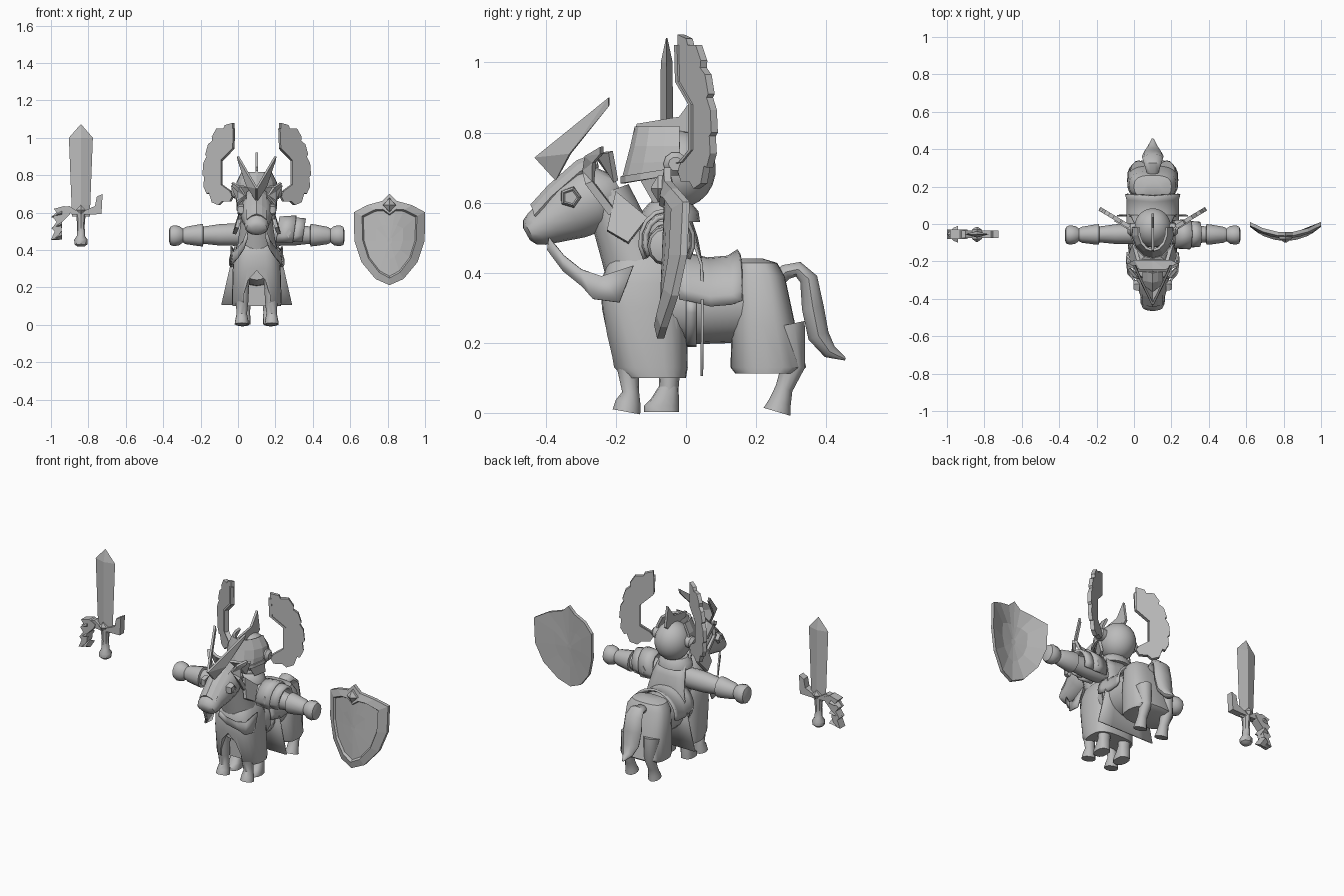
import bpy, bmesh, math
from mathutils import Vector

CX = 0.1  # centre line of mount and rider
grey = bpy.data.materials.new("plain_grey")
grey.diffuse_color = (0.5, 0.5, 0.5, 1)


def make(name, verts, faces, x=CX, mirror=False, thick=0, smooth=True):
    me = bpy.data.meshes.new(name)
    me.from_pydata([tuple(v) for v in verts], [], faces)
    bm = bmesh.new()
    bm.from_mesh(me)
    bmesh.ops.triangulate(bm, faces=[f for f in bm.faces if len(f.verts) > 4])
    bmesh.ops.recalc_face_normals(bm, faces=bm.faces)
    bm.to_mesh(me)
    bm.free()
    me.materials.append(grey)
    ob = bpy.data.objects.new(name, me)
    bpy.context.collection.objects.link(ob)
    ob.location.x = x
    if smooth:
        bpy.ops.object.select_all(action='DESELECT')
        ob.select_set(True)
        bpy.context.view_layer.objects.active = ob
        bpy.ops.object.shade_smooth_by_angle(angle=math.radians(40))
    if thick:
        s = ob.modifiers.new("thickness", 'SOLIDIFY')
        s.thickness, s.offset = thick, 0
    if mirror:
        ob.modifiers.new("mirror", 'MIRROR').use_mirror_merge = False
    return ob


def ring(c, a, b, n=16, p=1.0):
    """Ellipse, or squarer outline when p < 1, spanned by a and b."""
    c, a, b = Vector(c), Vector(a), Vector(b)
    f = lambda t: math.copysign(abs(t) ** p, t)
    return [c + a * f(math.cos(2 * math.pi * i / n)) + b * f(math.sin(2 * math.pi * i / n))
            for i in range(n)]


def loft(name, rings, **kw):
    n, m = len(rings[0]), len(rings)
    faces = [(r * n + i, r * n + (i + 1) % n, (r + 1) * n + (i + 1) % n, (r + 1) * n + i)
             for r in range(m - 1) for i in range(n)]
    faces += [tuple(range(n)), tuple(range((m - 1) * n, m * n))]
    return make(name, [v for r in rings for v in r], faces, **kw)


def sheet(name, rows, thick=0.012, **kw):
    n = len(rows[0])
    faces = [(r * n + i, r * n + i + 1, (r + 1) * n + i + 1, (r + 1) * n + i)
             for r in range(len(rows) - 1) for i in range(n - 1)]
    return make(name, [v for r in rows for v in r], faces, thick=thick, **kw)


def panel(name, pts, thick=0.015, **kw):
    return make(name, pts, [tuple(range(len(pts)))], thick=thick, smooth=False, **kw)


def tube(name, path, n=12, **kw):
    """Side-plane tube: points are (x, y, z, half width, half depth)."""
    rings = []
    for i, (x, y, z, w, d) in enumerate(path):
        p, q = path[max(i - 1, 0)], path[min(i + 1, len(path) - 1)]
        t = Vector((0, q[1] - p[1], q[2] - p[2])).normalized()
        rings.append(ring((x, y, z), (w, 0, 0), Vector((0, -t.z, t.y)) * d, n))
    return loft(name, rings, **kw)


def skirt(name, levels):
    return loft(name, [ring((0, (a + b) / 2, z), (w, 0, 0), (0, (b - a) / 2, 0), 24, 0.7)
                       for z, a, b, w in levels])


# Horse body and cloth drapes
loft("horse_barrel", [ring((0, y, z), (w, 0, 0), (0, 0, h), 20) for y, z, w, h in
     [(-0.2, .32, .08, .08), (-.15, .32, .11, .11), (0, .315, .12, .12), (.15, .315, .12, .115), (.25, .32, .1, .1)]])
skirt("rear_drape", [(.44, .16, .22, .05), (.428, .14, .26, .1), (.39, .135, .282, .125),
                     (.25, .13, .312, .135), (.13, .127, .343, .137), (.113, .14, .32, .135)])
front = skirt("front_drape", [(.47, -.19, -.05, .07), (.43, -.225, -.01, .105), (.37, -.243, 0, .122),
                              (.3, -.24, .003, .128), (.13, -.213, .005, .133), (.1, -.18, 0, .13)])
arch = [(-.075, .05), (-.07, .16), (-.045, .24), (0, .29), (.045, .24), (.07, .16), (.075, .05)]
cutter = loft("arch_cutter", [[(x, y, z) for x, z in arch] for y in (-.4, -.13)], smooth=False)
cutter.hide_render = True
cutter.display_type = 'WIRE'
cut = front.modifiers.new("arch", 'BOOLEAN')
cut.operation, cut.object = 'DIFFERENCE', cutter

# Horse legs, rider legs and tail
tube("horse_front_leg", [(.075, -.175, .3, .04, .045), (.078, -.165, .12, .033, .03), (.08, -.158, .06, .028, .024),
                         (.08, -.165, .03, .034, .036), (.08, -.17, .003, .038, .04)], mirror=True)
tube("horse_rear_leg", [(.075, .28, .25, .045, .06), (.075, .305, .13, .034, .035), (.075, .28, .07, .028, .025),
                        (.075, .268, .03, .033, .032), (.075, .26, .003, .037, .04)], mirror=True)
tube("rider_leg", [(.065, -.05, .3, .05, .05), (.07, -.047, .12, .038, .03), (.07, -.05, .06, .034, .028)], mirror=True)
loft("rider_boot", [ring((.07, y, z), (w, 0, 0), (0, d, 0), 12, .8) for z, y, w, d in
     [(.075, -.05, .034, .028), (.04, -.06, .036, .04), (.02, -.07, .037, .05), (.003, -.07, .037, .05)]], mirror=True)
tube("tail", [(0, .26, .38, .03, .025), (0, .285, .402, .035, .023), (0, .32, .41, .045, .023), (0, .35, .382, .055, .027),
              (0, .362, .3, .058, .033), (0, .378, .22, .05, .032), (0, .41, .175, .03, .022), (0, .455, .153, .006, .004)], n=10)

# Horse neck and head
tube("horse_neck", [(0, -.12, .36, .11, .1), (0, -.155, .46, .098, .09), (0, -.195, .55, .085, .075), (0, -.225, .63, .075, .065)], n=16)
u = Vector((0, -.49, .87))
loft("horse_head", [ring((0, y, z), (w, 0, 0), u * r, 16) for y, z, w, r in
     [(-.195, .65, .05, .035), (-.22, .635, .078, .075), (-.27, .61, .09, .098), (-.33, .578, .083, .088),
      (-.385, .546, .066, .066), (-.425, .525, .064, .052), (-.445, .515, .055, .04), (-.455, .51, .03, .02)]])
# Eye rims sit on the cheeks
rim = [Vector((.088, -.33, .615)) + Vector((0, math.sin(a), math.cos(a))) * .024
       for a in [i * math.tau / 5 + .3 for i in range(5)]]
panel("horse_eye_plate", rim, .02, mirror=True)
loft("eye_rim", [[Vector((x, -.33 + (p.y + .33) * s, .615 + (p.z - .615) * s)) for p in rim]
                 for x, s in [(.07, 1.35), (.09, 1.3), (.102, 1.0), (.098, .8)]], mirror=True, smooth=False)
# Head armour
panel("forehead_horn", [(0, -.43, .73), (.1, -.22, .9), (.095, -.22, .875), (.05, -.33, .74), (0, -.37, .665)], .012, mirror=True)
panel("brow_strap", [(.06, -.29, .69), (.09, -.285, .735), (.128, -.24, .76), (.125, -.24, .74), (.1, -.262, .715),
                     (.1, -.265, .66), (.09, -.20, .575), (.088, -.22, .565), (.097, -.285, .65)], .016, mirror=True)
sheet("face_plate", [[(-.05, y, z - .015), (-.025, y - .005, z + .005), (0, y - .01, z + .015), (.025, y - .005, z + .005), (.05, y, z - .015)]
                     for y, z in [(-.43, .575), (-.38, .63), (-.3, .70), (-.25, .72)]], smooth=False)
panel("crest_plate", [(0, -.25, .73), (.07, -.25, .74), (.135, -.215, .745), (.1, -.2, .66), (0, -.2, .66)], mirror=True)
panel("neck_plate", [(.075, -.2, .63), (.1, -.11, .555), (.12, -.165, .485), (.105, -.225, .52)], .02, mirror=True)
sheet("rein_cloth", [[(.05, -.39, .5), (.07, -.35, .45), (.1, -.3, .41), (.122, -.24, .39), (.135, -.15, .42)],
                     [(.05, -.395, .465), (.07, -.35, .405), (.1, -.295, .36), (.132, -.265, .325), (.14, -.19, .315)]], .008, mirror=True)

# Saddle cloth draped over the back
sheet("saddle_cloth", [[(math.sin(a) * .135 * s, y + .01 * abs(math.sin(a)), .325 + drop + math.cos(a) * .118 * s)
                        for a in [math.radians(-98 + 14 * i) for i in range(15)]]
                       for y, s, drop in [(-.03, 1, .015), (.0, 1, .01), (.06, 1, -.005), (.12, 1, 0), (.15, 1.06, .012)]], .012)
sheet("girth_band", [[(math.sin(a) * .123, y, .32 - math.cos(a) * .127) for a in [math.radians(-90 + 15 * i) for i in range(13)]]
                     for y in (0, .03)], .01)

# Rider torso and arms
loft("rider_torso", [ring((0, -.05, z), (w, 0, 0), (0, d, 0), 16) for z, w, d in
     [(.25, .08, .06), (.4, .09, .07), (.48, .095, .07), (.55, .085, .062), (.6, .05, .05), (.64, .04, .04)]])
loft("rider_arm", [ring((x, -.05 - x * .02, .485 - x * .02), (0, r * .92, 0), (0, 0, r), 12) for x, r in
     [(.05, .055), (.12, .06), (.2, .057), (.285, .046), (.288, .06), (.31, .058), (.38, .046), (.395, .037),
      (.415, .052), (.445, .056), (.463, .048), (.47, .025)]], mirror=True)
loft("belt", [ring((0, -.05, z), (.1, 0, 0), (0, .08, 0), 16) for z in (.4, .44)])
loft("collar", [ring((0, -.045, z), (w, 0, 0), (0, w * .85, 0), 16) for z, w in [(.545, .1), (.575, .095), (.6, .07)]])
# Layered armour on one shoulder
for i, (x0, x1, r0, r1) in enumerate([(.11, .2, .082, .088), (.19, .25, .078, .072)]):
    sheet("shoulder_plate_%d" % (i + 1), [[(x + .012 * math.cos(a), -.055 + math.sin(a) * r * .85, .49 + math.cos(a) * r)
          for a in [math.radians(-125 + 25 * k) for k in range(11)]] for x, r in [(x0, r0), (x1, r1)]], .014)
for y in (-.128, .018):
    loft("shoulder_buckle", [ring((.17, y + d, .49), (.016, 0, 0), (0, 0, .024), 4) for d in (-.006, .006)], smooth=False)
# Cape
sheet("cape", [[(w * t, y + .012 * abs(t) * s, z) for t in (-1, -.5, 0, .5, 1)]
               for z, y, w, s in [(.575, .005, .085, -2), (.5, .03, .105, -1), (.42, .045, .118, 0), (.28, .047, .15, 0), (.105, .045, .19, 0)]], .008)

# Helmet with visor, crest and wings
loft("helmet", [ring((0, -.02, .695 + .11 * math.sin(t)), (.1 * math.cos(t), 0, 0), (0, .105 * math.cos(t), 0), 24)
                for t in [math.radians(-88 + 16 * i) for i in range(12)]])
arc = [math.radians(-100 + 25 * i) for i in range(9)]
sheet("visor", [[(math.sin(a) * w, -.03 - max(math.cos(a), -.1) * d, z + .02 * (1 - math.cos(a)) * k) for a in arc]
                for z, w, d, k in [(.672, .108, .145, 1.2), (.71, .109, .135, .4), (.76, .103, .122, 0), (.815, .075, .11, 0)]],
      .014, smooth=False)
sheet("visor_rim", [[(math.sin(a) * .115, -.03 - max(math.cos(a), -.1) * .15, z + .025 * (1 - math.cos(a))) for a in arc]
                    for z in (.655, .675)], .014, smooth=False)
panel("cheek_guard", [(.055, -.13, .67), (.105, -.05, .69), (.1, -.03, .61), (.07, -.09, .6)], mirror=True)
panel("crest_fin", [(0, -.15, .8), (0, -.14, .825), (0, -.02, .845), (0, .035, .92), (0, .055, .8), (0, .02, .77)], .014)
loft("wing_boss", [ring((x, -.03, .71), (0, r, 0), (0, 0, r), 10) for x, r in [(.09, .035), (.12, .035), (.135, .02)]], mirror=True)
wing = [(.124, 1.08), (.165, 1.068), (.172, 1.05), (.21, 1.05), (.235, 1.005), (.232, .985), (.255, .965), (.27, .91),
        (.262, .9), (.28, .865), (.285, .8), (.275, .79), (.28, .74), (.262, .7), (.25, .705), (.235, .655), (.2, .64),
        (.18, .66), (.14, .66), (.125, .69), (.14, .715), (.188, .75), (.188, .875), (.125, .94)]
wing_y = lambda x: -.015 + (x - .124) * .6
panel("helmet_wing", [(x, wing_y(x), z) for x, z in wing], .022, mirror=True)
spar = [(.12, 1.05), (.124, .945), (.187, .88), (.187, .75), (.14, .715), (.1, .71)]
sheet("wing_spar", [[(x + d, wing_y(x + d) - .008, z) for x, z in spar] for d in (0, .014)], .02, mirror=True, smooth=False)

# Shield: bowed rim around a sunken panel
def outline(half):
    return half + [(-x, z) for x, z in half[-2:0:-1]]
def bowed(pts, push):
    return [(x, -.065 + 1.6 * x * x + (z - .45) * .04 - push, z) for x, z in pts]
outer = outline([(0, .70), (.04, .662), (.12, .64), (.19, .602), (.188, .45), (.15, .335), (.075, .245), (0, .212)])
inner = outline([(0, .592), (.035, .618), (.08, .615), (.147, .582), (.143, .45), (.113, .355), (.055, .28), (0, .25)])
core = lambda s: [(x * s, .45 + (z - .45) * s) for x, z in inner]
loft("shield", [bowed(core(.1), -.012), bowed(core(.6), -.012), bowed(outer, -.012), bowed(outer, .008),
                bowed(inner, .018), bowed(core(.95), .004), bowed(core(.5), .004), bowed(core(.1), .004)], x=.81, smooth=False)
loft("shield_stud", [ring((0, y, .64), (r, 0, 0), (0, 0, r * 1.1), 4) for y, r in [(-.06, .036), (-.08, .034), (-.1, .004)]],
     x=.81, smooth=False)

# Sword
SX, SY = -.84, -.055
loft("sword_blade", [ring((0, SY, z), (w, 0, 0), (0, d, 0), 4) for z, w, d in
     [(.58, .048, .018), (.64, .05, .018), (1.0, .064, .017), (1.07, .003, .002)]], x=SX, smooth=False)
loft("sword_grip", [ring((0, SY, z), (r, 0, 0), (0, r, 0), 8) for z, r in
     [(.418, .018), (.43, .034), (.455, .036), (.475, .022), (.53, .02), (.6, .026)]], x=SX)
panel("sword_guard", [(x, SY, z) for x, z in [(-.06, .635), (-.09, .63), (-.05, .59), (.05, .59), (.11, .592), (.116, .70),
                                              (.085, .685), (.075, .635), (.03, .615), (-.03, .615)]], .04, x=SX)
panel("knuckle_guard", [(x, SY, z) for x, z in [(-.05, .615), (-.09, .635), (-.145, .62), (-.125, .595), (-.15, .575), (-.13, .55),
      (-.155, .515), (-.14, .5), (-.16, .455), (-.13, .46), (-.105, .5), (-.1, .55), (-.06, .59)]], .05, x=SX)
for i, z in enumerate((.6, .54, .48)):
    loft("guard_spike_%d" % (i + 1), [ring((x, SY, z + h), (0, r, 0), (0, 0, r * .5), 4)
         for x, h, r in [(-.1, 0, .045), (-.125, -.01, .035), (-.158, -.025, .002)]], x=SX, smooth=False)
loft("sword_gem", [ring((0, SY + y, .615), (r, 0, 0), (0, 0, r), 4) for y, r in [(-.04, .005), (-.025, .026), (.025, .026), (.04, .005)]],
     x=SX, smooth=False)
